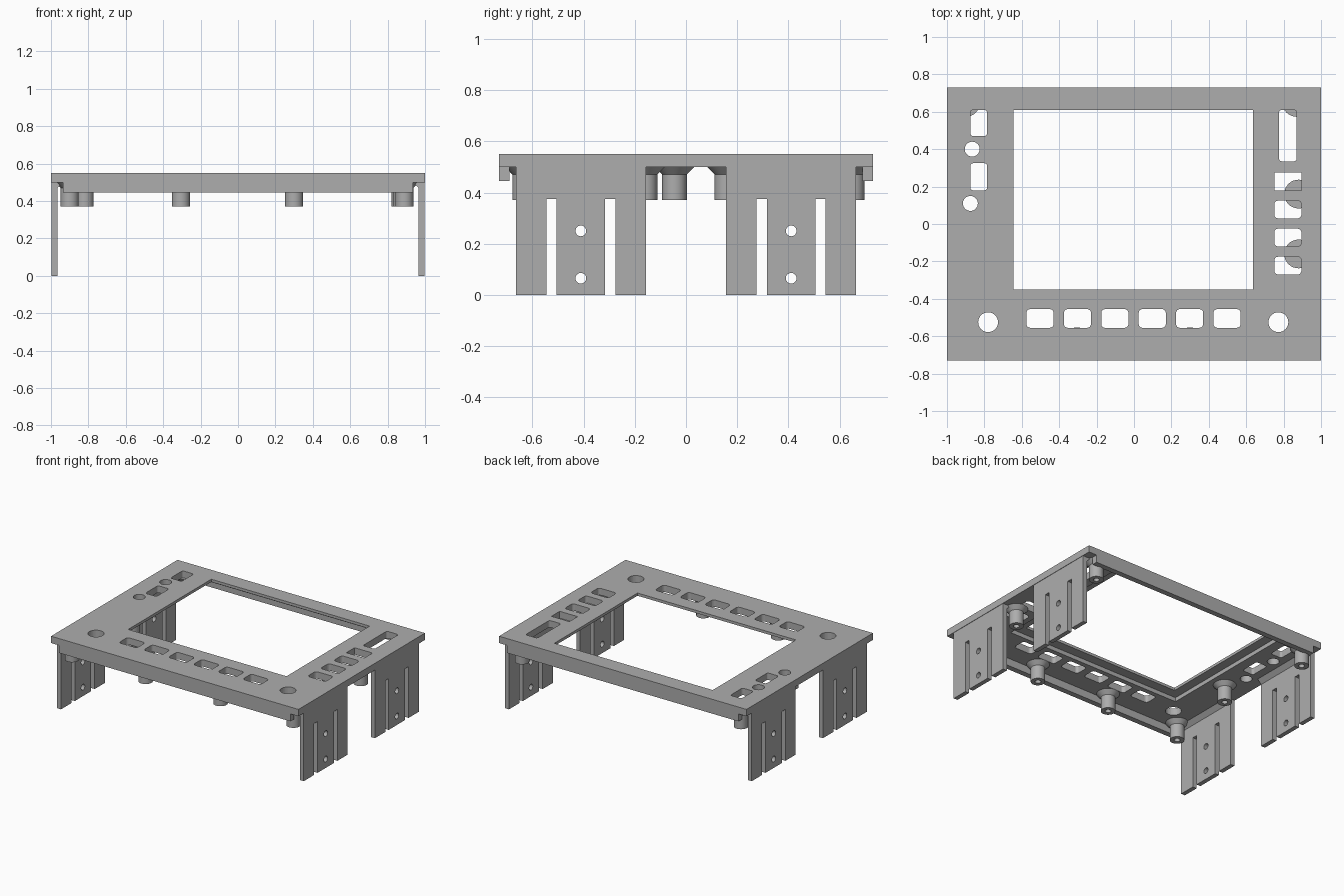
import bpy, bmesh, math
from mathutils import Matrix, Vector

cube = bpy.data.objects.get("Cube")
if cube:
    bpy.data.objects.remove(cube, do_unlink=True)

grey = bpy.data.materials.new("plain grey")
grey.use_nodes = True
GREY = (0.42, 0.42, 0.42, 1)
grey.diffuse_color = GREY
grey.node_tree.nodes["Principled BSDF"].inputs["Base Color"].default_value = GREY


def add_mesh(name, bm):
    bmesh.ops.recalc_face_normals(bm, faces=bm.faces)
    mesh = bpy.data.meshes.new(name)
    bm.to_mesh(mesh)
    bm.free()
    mesh.materials.append(grey)
    obj = bpy.data.objects.new(name, mesh)
    bpy.context.collection.objects.link(obj)
    return obj


def rect(x0, x1, y0, y1, r=0.0):
    """Rectangle outline, with rounded corners if r is given."""
    if not r:
        return [(x0, y0), (x1, y0), (x1, y1), (x0, y1)]
    pts = []
    corners = [(x1 - r, y1 - r), (x0 + r, y1 - r), (x0 + r, y0 + r), (x1 - r, y0 + r)]
    for i, (cx, cy) in enumerate(corners):
        for k in range(5):
            a = math.pi / 2 * (i + k / 4)
            pts.append((cx + r * math.cos(a), cy + r * math.sin(a)))
    return pts


def circle(cx, cy, r, n=32):
    return [(cx + r * math.cos(math.tau * i / n), cy + r * math.sin(math.tau * i / n))
            for i in range(n)]


def slab(name, outlines, depth, matrix):
    """Solid sheet from an outer outline and hole outlines, rising along local z."""
    curve = bpy.data.curves.new(name, "CURVE")
    curve.dimensions = "2D"
    curve.fill_mode = "BOTH"
    curve.extrude = depth / 2
    for pts in outlines:
        spline = curve.splines.new("POLY")
        spline.points.add(len(pts) - 1)
        for p, (x, y) in zip(spline.points, pts):
            p.co = (x, y, 0, 1)
        spline.use_cyclic_u = True
    temp = bpy.data.objects.new(name + " outline", curve)
    bpy.context.collection.objects.link(temp)
    mesh = bpy.data.meshes.new_from_object(
        temp.evaluated_get(bpy.context.evaluated_depsgraph_get()))
    bm = bmesh.new()
    bm.from_mesh(mesh)
    bpy.data.objects.remove(temp, do_unlink=True)
    bpy.data.curves.remove(curve)
    bpy.data.meshes.remove(mesh)
    bmesh.ops.remove_doubles(bm, verts=bm.verts, dist=1e-5)
    bm.transform(matrix @ Matrix.Translation((0, 0, depth / 2)))
    for f in bm.faces:
        f.smooth = False
    return add_mesh(name, bm)


# Openings for buttons, knobs and sockets
holes = [rect(-0.575 + 0.2 * i, -0.43 + 0.2 * i, -0.555, -0.455, 0.02) for i in range(6)]
holes += [rect(0.75, 0.895, y, y + 0.095, 0.02) for y in (-0.27, -0.12, 0.03)]
holes += [rect(0.75, 0.895, 0.18, 0.275),
          rect(0.775, 0.87, 0.335, 0.61, 0.015),
          rect(-0.875, -0.785, 0.47, 0.61, 0.015),
          rect(-0.875, -0.785, 0.18, 0.325, 0.015)]
holes += [circle(-0.865, 0.40, 0.04), circle(-0.875, 0.11, 0.04),
          circle(-0.78, -0.525, 0.053), circle(0.772, -0.525, 0.053)]

# Panel: thin face with the window, and a lower layer with the wider screen recess
border = rect(-1, 1, -0.73, 0.73)
slab("panel_face", [border, rect(-0.643, 0.637, -0.35, 0.61)] + holes,
     0.02, Matrix.Translation((0, 0, 0.53)))
slab("panel_underlayer", [border, rect(-0.71, 0.71, -0.42, 0.66)] + holes,
     0.03, Matrix.Translation((0, 0, 0.50)))

# Front and back skirts
for name, y in (("front_skirt", -0.73), ("back_skirt", 0.69)):
    slab(name, [rect(-0.935, 0.935, y, y + 0.04)], 0.055, Matrix.Translation((0, 0, 0.445)))


def comb_outline(c):
    """Leg plate outline with two slots open at the foot."""
    pts = [(c - 0.254, 0.5), (c - 0.254, 0)]
    for s in (c - 0.115, c + 0.115):
        pts += [(s - 0.02, 0), (s - 0.02, 0.375), (s + 0.02, 0.375), (s + 0.02, 0)]
    return pts + [(c + 0.254, 0), (c + 0.254, 0.5)]


# Legs: slotted plates with screw holes, and a sloped fillet inside the top
upright = Matrix(((0, 0, 1, 0), (1, 0, 0, 0), (0, 1, 0, 0), (0, 0, 0, 1)))
for side, sx in (("left", 1), ("right", -1)):
    for end, c in (("front", -0.411), ("back", 0.411)):
        start = 0.965 if sx > 0 else -0.997
        slab(f"{end}_{side}_leg",
             [comb_outline(c), circle(c, 0.25, 0.021, 24), circle(c, 0.065, 0.021, 24)],
             0.032, Matrix.Translation((start, 0, 0)) @ upright)
        bm = bmesh.new()
        tri = [bm.verts.new((sx * x, c - 0.254, z))
               for x, z in ((0.965, 0.5), (0.935, 0.5), (0.965, 0.47))]
        face = bm.faces.new(tri)
        grown = bmesh.ops.extrude_face_region(bm, geom=[face], use_keep_orig=True)
        bmesh.ops.translate(bm, vec=(0, 0.508, 0),
                            verts=[g for g in grown["geom"] if isinstance(g, bmesh.types.BMVert)])
        add_mesh(f"{end}_{side}_leg_fillet", bm)


def boss(x, y, index):
    """Screw boss with a flared root and a blind hole."""
    profile = [(0, 0.46), (0.02, 0.46), (0.02, 0.37), (0.048, 0.37), (0.048, 0.47), (0.077, 0.5)]
    bm = bmesh.new()
    vs = [bm.verts.new((r, 0, z)) for r, z in profile]
    es = [bm.edges.new(pair) for pair in zip(vs, vs[1:])]
    bmesh.ops.spin(bm, geom=vs + es, cent=(0, 0, 0), axis=(0, 0, 1),
                   angle=math.tau, steps=32, use_duplicate=False)
    bmesh.ops.remove_doubles(bm, verts=bm.verts, dist=1e-5)
    bmesh.ops.holes_fill(bm, edges=[e for e in bm.edges if e.is_boundary], sides=0)
    bm.transform(Matrix.Translation((x, y, 0)))
    obj = add_mesh(f"screw_boss_{index}", bm)
    bpy.ops.object.select_all(action="DESELECT")
    obj.select_set(True)
    bpy.context.view_layer.objects.active = obj
    bpy.ops.object.shade_smooth_by_angle(angle=math.radians(30))


# Screw bosses under the panel
spots = [(x, -0.63) for x in (-0.9, -0.305, 0.3, 0.89)]
spots += [(-0.9, 0.65), (0.87, 0.65), (-0.82, -0.045), (0.88, -0.16), (0.88, 0.16)]
for i, (x, y) in enumerate(spots, 1):
    boss(x, y, i)
